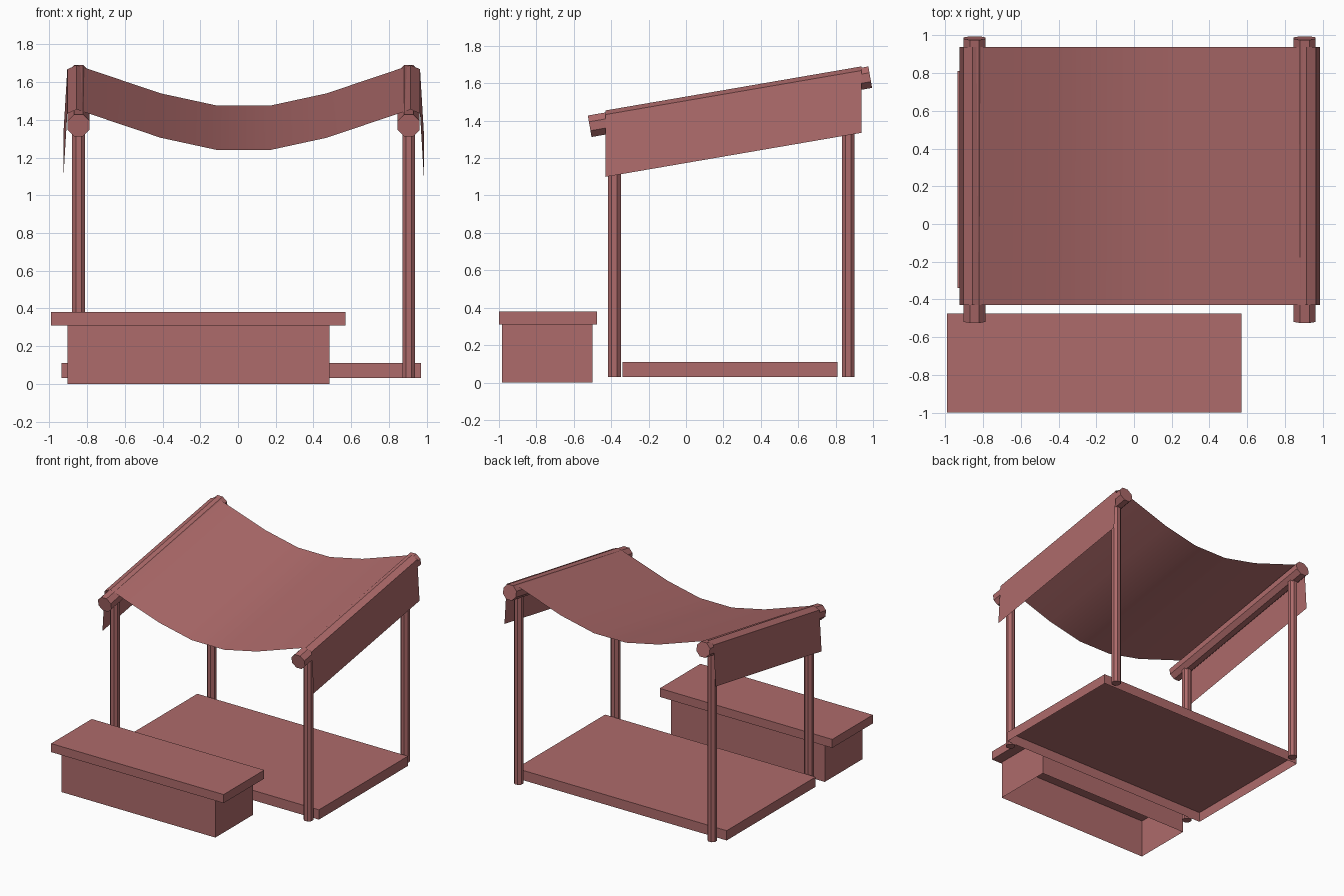
import bpy, bmesh, math
from mathutils import Vector

old = bpy.data.objects.get("Cube")
if old:
    bpy.data.objects.remove(old, do_unlink=True)

COLOR = (0.42, 0.145, 0.145, 1)
mat = bpy.data.materials.new("dusty red")
mat.use_nodes = True
mat.diffuse_color = COLOR
mat.node_tree.nodes["Principled BSDF"].inputs["Base Color"].default_value = COLOR

MID = 0.03          # centre line of the stall
BEAM_X = 0.875      # beam offset from the centre line
SLOPE = 0.175       # rise of the roof towards the back


def finish(name, bm, smooth=False):
    bmesh.ops.recalc_face_normals(bm, faces=bm.faces)
    me = bpy.data.meshes.new(name)
    bm.to_mesh(me)
    bm.free()
    ob = bpy.data.objects.new(name, me)
    bpy.context.collection.objects.link(ob)
    me.materials.append(mat)
    if smooth:
        bpy.ops.object.select_all(action='DESELECT')
        ob.select_set(True)
        bpy.context.view_layer.objects.active = ob
        bpy.ops.object.shade_smooth_by_angle(angle=math.radians(30))
    return ob


def box(name, low, high, open_sides=()):
    """Box between two corners; open_sides lists z directions left open."""
    low, high = Vector(low), Vector(high)
    bm = bmesh.new()
    bmesh.ops.create_cube(bm, size=1)
    for v in bm.verts:
        v.co = (low + high) / 2 + v.co * (high - low)
    bm.normal_update()
    gone = [f for f in bm.faces if round(f.normal.z) in open_sides and abs(f.normal.z) > 0.5]
    bmesh.ops.delete(bm, geom=gone, context='FACES')
    return finish(name, bm)


def pole(name, start, end, radius):
    """Eight-sided pole with flat sides facing the axes."""
    start, end = Vector(start), Vector(end)
    axis = end - start
    bm = bmesh.new()
    bmesh.ops.create_cone(bm, cap_ends=True, segments=8, radius1=radius,
                          radius2=radius, depth=axis.length)
    side = Vector((1, 0, 0))
    up = axis.normalized()
    front = up.cross(side)
    for v in bm.verts:
        a = math.atan2(v.co.y, v.co.x)
        a = (math.floor(a / (math.pi / 4) + 0.01) + 0.5) * math.pi / 4
        v.co = ((start + end) / 2 + up * v.co.z
                + (side * math.cos(a) + front * math.sin(a)) * radius)
    return finish(name, bm)


def beam_z(y):
    return 1.37 + SLOPE * (y + 0.515)


# Counter and floor
box("counter_base", (-0.905, -0.985, 0), (0.485, -0.5, 0.31), (-1, 1))
box("counter_top", (-0.99, -1, 0.31), (0.57, -0.475, 0.38))
box("floor_platform", (-0.935, -0.34, 0.03), (0.97, 0.81, 0.11), (-1,))

# Posts and sloping beams
for side, s in (("right", -1), ("left", 1)):
    x = MID + s * BEAM_X
    for place, y in (("front", -0.383), ("back", 0.868)):
        pole(f"{place}_{side}_post", (x, y, 0.03), (x, y, beam_z(y)), 0.037)
    pole(f"{side}_beam", (x, -0.515, beam_z(-0.515)), (x, 0.985, beam_z(0.985)), 0.063)

# Sagging cloth roof with hanging side flaps
half = [(0.145, 1.476), (0.44, 1.54), (0.885, 1.69), (0.935, 1.668), (0.955, 1.335)]
profile = [(-x, z) for x, z in reversed(half)] + half
FRONT, BACK = -0.43, 0.938
bm = bmesh.new()
rows = [[bm.verts.new((MID + x, y, z - 0.172 * (BACK - y))) for x, z in profile]
        for y in (FRONT, BACK)]
for i in range(len(profile) - 1):
    bm.faces.new((rows[0][i], rows[0][i + 1], rows[1][i + 1], rows[1][i]))
finish("cloth_canopy", bm, smooth=True)
